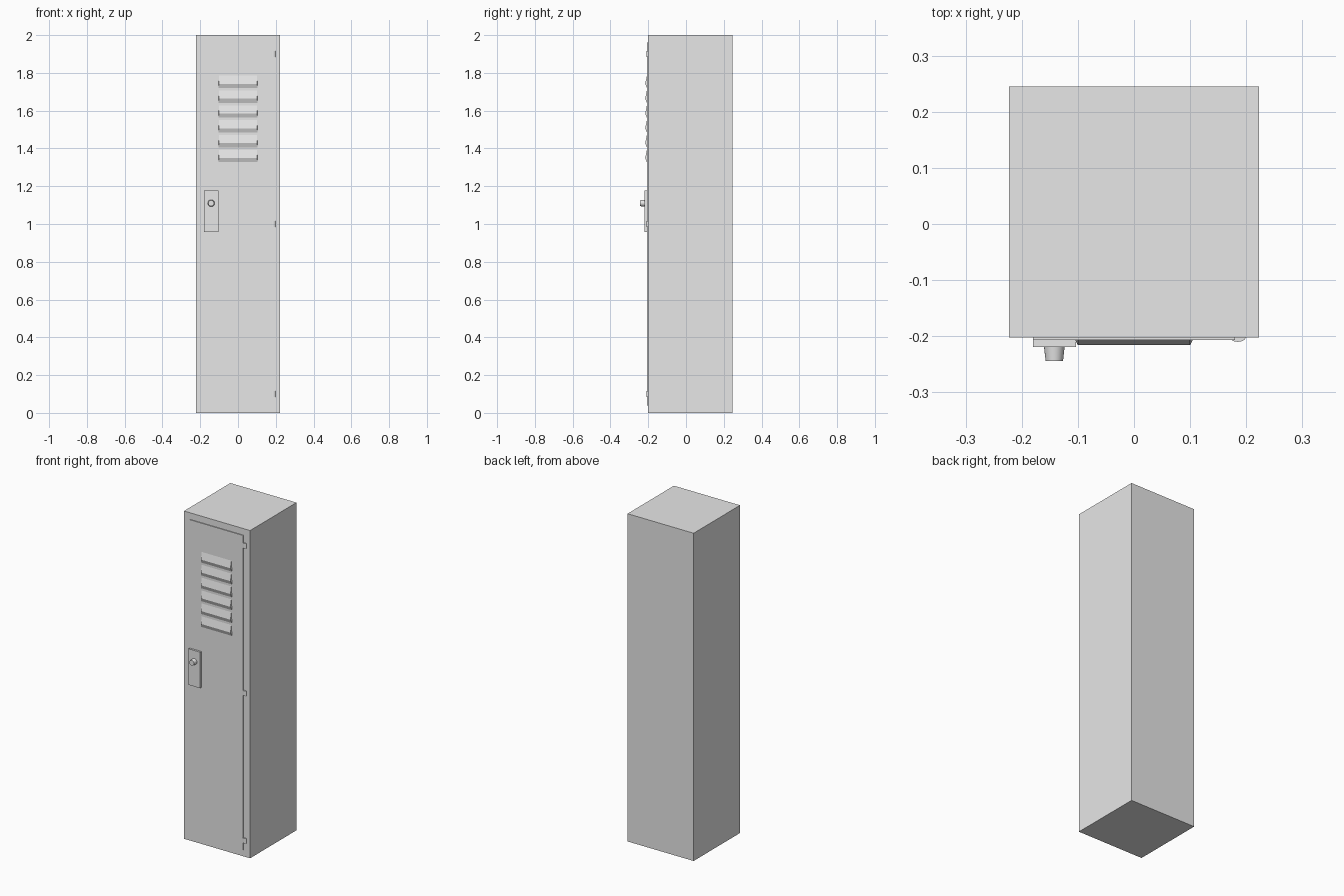
import bpy
import bmesh
from math import pi
from mathutils import Matrix, Vector

if "Cube" in bpy.data.objects:
    bpy.data.objects.remove(bpy.data.objects["Cube"], do_unlink=True)

# One painted metal colour
metal = bpy.data.materials.new("light grey metal")
metal.use_nodes = True
GREY = (0.8, 0.8, 0.8, 1)
metal.diffuse_color = GREY
metal.node_tree.nodes["Principled BSDF"].inputs["Base Color"].default_value = GREY


def finish(name, bm, smooth=False):
    bmesh.ops.recalc_face_normals(bm, faces=bm.faces)
    mesh = bpy.data.meshes.new(name)
    bm.to_mesh(mesh)
    bm.free()
    mesh.materials.append(metal)
    obj = bpy.data.objects.new(name, mesh)
    bpy.context.collection.objects.link(obj)
    if smooth:
        bpy.ops.object.select_all(action='DESELECT')
        obj.select_set(True)
        bpy.context.view_layer.objects.active = obj
        bpy.ops.object.shade_smooth_by_angle()
    return obj


def box(name, low, high):
    low, high = Vector(low), Vector(high)
    bm = bmesh.new()
    bmesh.ops.create_cube(bm, size=1, matrix=Matrix.Translation((low + high) / 2)
                          @ Matrix.Diagonal((*(high - low), 1)))
    return finish(name, bm)


def louvre(name, z):
    # Sloping hood with a short underside, splayed at the lower edge
    profile = [(0.1, -0.206, z + 0.048), (0.1, -0.216, z), (0.105, -0.206, z - 0.025)]
    bm = bmesh.new()
    left, right = [[bm.verts.new((side * x, y, h)) for x, y, h in profile] for side in (1, -1)]
    bm.faces.new(left)
    bm.faces.new(right)
    for i in range(3):
        j = (i + 1) % 3
        bm.faces.new((left[i], left[j], right[j], right[i]))
    return finish(name, bm)


# Cabinet and raised door panel
box("cabinet_body", (-0.223, -0.202, 0), (0.223, 0.245, 2))
box("door", (-0.18, -0.207, 0.04), (0.18, -0.2, 1.96))

# Ventilation louvres
for i in range(6):
    louvre(f"louvre_{i + 1}", 1.742 - i * 0.0785)

# Latch plate and tapered knob
box("latch_plate", (-0.18, -0.219, 0.957), (-0.103, -0.204, 1.177))
bm = bmesh.new()
bmesh.ops.create_cone(bm, cap_ends=True, segments=24, radius1=0.0185, radius2=0.0155, depth=0.026,
                      matrix=Matrix.Translation((-0.142, -0.231, 1.11)) @ Matrix.Rotation(pi / 2, 4, 'X'))
finish("latch_knob", bm, smooth=True)

# Rounded hinge knuckles along the door edge
for name, z in (("top", 1.9), ("middle", 1.0), ("bottom", 0.1)):
    bm = bmesh.new()
    bmesh.ops.create_cone(bm, cap_ends=True, segments=16, radius1=1, radius2=1, depth=1,
                          matrix=Matrix.Translation((0.185, -0.202, z))
                          @ Matrix.Diagonal((0.014, 0.008, 0.03, 1)))
    finish(f"{name}_hinge", bm, smooth=True)
